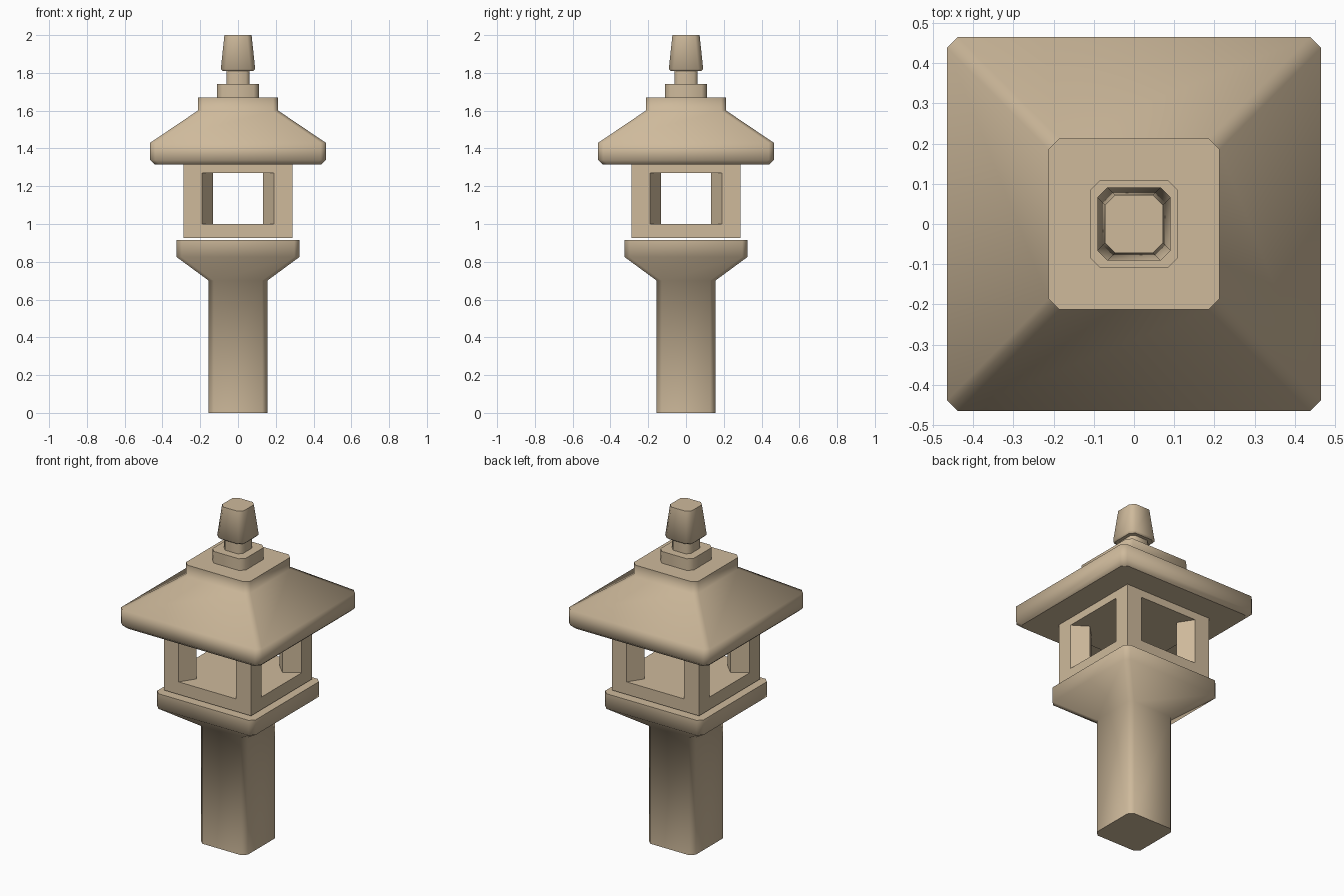
import bpy
import bmesh

if "Cube" in bpy.data.objects:
    bpy.data.objects.remove(bpy.data.objects["Cube"], do_unlink=True)

stone = bpy.data.materials.new("sandstone")
stone.use_nodes = True
color = (0.62, 0.49, 0.33, 1)
stone.diffuse_color = color
stone.node_tree.nodes["Principled BSDF"].inputs["Base Color"].default_value = color


def loft(name, outlines, smooth):
    """Join stacked (outline, z) rings into a closed solid with crisp caps."""
    bm = bmesh.new()
    rings = [[bm.verts.new((x, y, z)) for x, y in pts] for pts, z in outlines]
    for low, high in zip(rings, rings[1:]):
        for i in range(len(low)):
            j = (i + 1) % len(low)
            bm.faces.new((low[i], low[j], high[j], high[i])).smooth = smooth
    for cap in (rings[0][::-1], rings[-1]):
        face = bm.faces.new(cap)
        for edge in face.edges:
            edge.smooth = False
    bmesh.ops.recalc_face_normals(bm, faces=bm.faces)
    mesh = bpy.data.meshes.new(name)
    bm.to_mesh(mesh)
    bm.free()
    mesh.materials.append(stone)
    obj = bpy.data.objects.new(name, mesh)
    bpy.context.collection.objects.link(obj)
    return obj


def square(half, cut):
    """Square outline with its corners cut off."""
    a = half - cut
    pts = []
    x1, y1, x2, y2 = half, -a, half, a
    for _ in range(4):
        pts += [(x1, y1), (x2, y2)]
        x1, y1, x2, y2 = -y1, x1, -y2, x2
    return pts


def tower(name, profile, cut=0.027):
    """Square solid from (half width, height) pairs."""
    return loft(name, [(square(h, cut), z) for h, z in profile], True)


# Pedestal: shaft flaring into a platform
tower("pedestal", [(0.155, 0), (0.155, 0.70), (0.325, 0.825), (0.325, 0.915)])

# Lamp house: floor, ceiling and four splayed corner posts
W = 0.288
plate = [(W, -W), (W, W), (-W, W), (-W, -W)]
loft("lamp_floor", [(plate, 0.925), (plate, 1.0)], False)
loft("lamp_ceiling", [(plate, 1.27), (plate, 1.315)], False)
corner = [(W, W), (0.19, W), (0.133, 0.2), (0.2, 0.133), (W, 0.19)]
for sx, side in ((1, "left"), (-1, "right")):
    for sy, end in ((1, "back"), (-1, "front")):
        pts = [(x * sx, y * sy) for x, y in corner]
        loft(f"{end}_{side}_post", [(pts, 1.0), (pts, 1.27)], False)

# Roof with sloped sides and a square collar
tower("roof", [(0.44, 1.315), (0.465, 1.338), (0.465, 1.43),
               (0.213, 1.60), (0.213, 1.67)])

# Finial: base block, stem and tapered cap
tower("finial_base", [(0.11, 1.67), (0.11, 1.74)])
tower("finial_stem", [(0.062, 1.74), (0.062, 1.815)], 0.02)
tower("finial_cap", [(0.082, 1.81), (0.091, 1.82), (0.072, 2.0)], 0.025)
